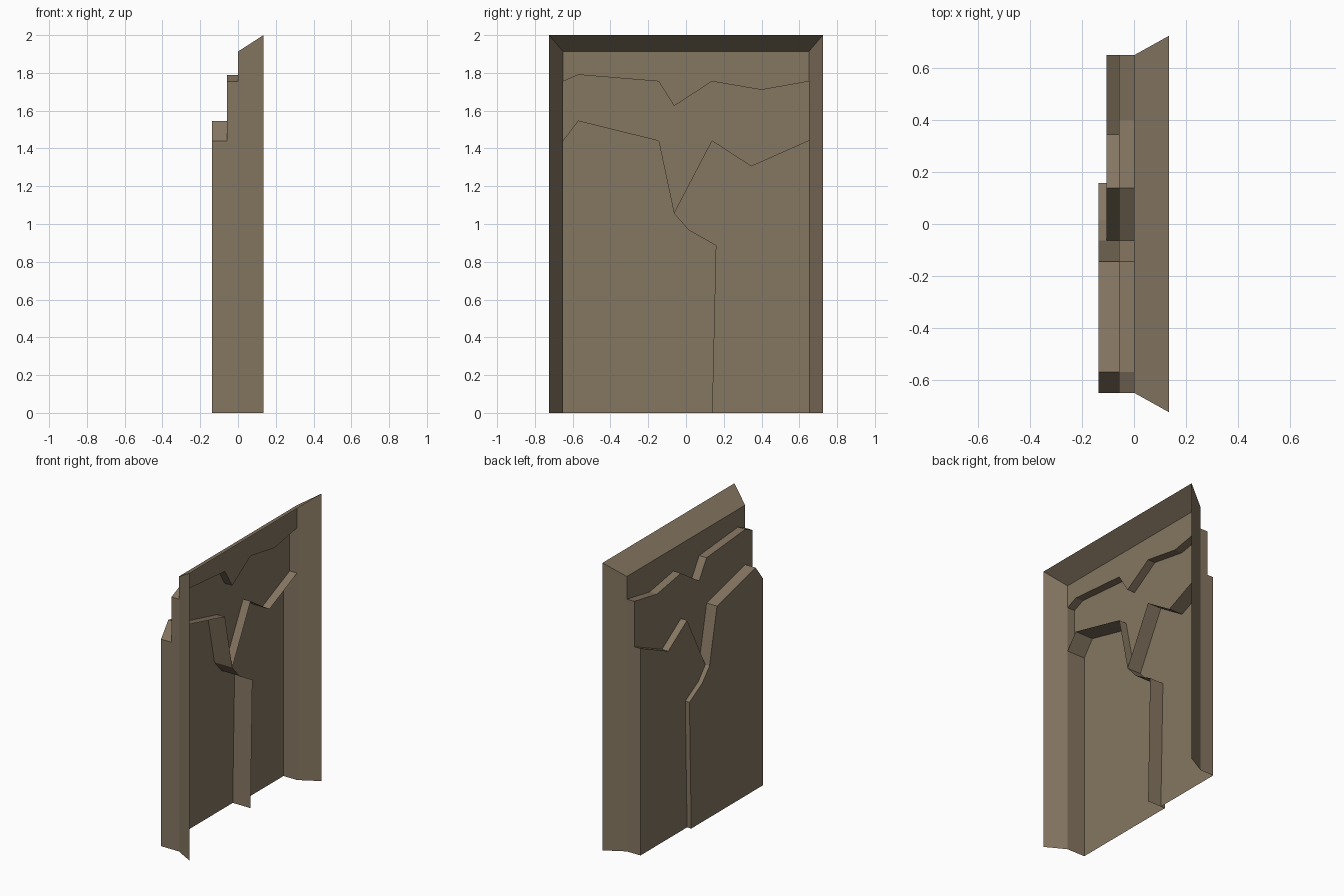
import bpy, bmesh

if "Cube" in bpy.data.objects:
    bpy.data.objects.remove(bpy.data.objects["Cube"])

stone = bpy.data.materials.new("brown stone")
stone.diffuse_color = (0.235, 0.18, 0.12, 1)
stone.use_nodes = True
stone.node_tree.nodes["Principled BSDF"].inputs["Base Color"].default_value = stone.diffuse_color

# Outlines as (y, z), seen from the open +x side
upper_crack = [(-0.65, 1.755), (-0.57, 1.79), (-0.145, 1.755), (-0.063, 1.625),
               (0.138, 1.755), (0.40, 1.71), (0.65, 1.755)]
left_crack = [(-0.65, 1.44), (-0.57, 1.545), (-0.145, 1.44), (-0.063, 1.055)]
right_crack = [(-0.063, 1.055), (0.138, 1.44), (0.345, 1.305), (0.65, 1.44)]
split = [(-0.063, 1.055), (0.015, 0.967), (0.158, 0.886), (0.138, 0.0)]
MID, RIGHT, LEFT, RIM = -0.057, -0.105, -0.137, 0.135


def make_part(name, faces):
    """Open surface from a list of faces, each a list of 3D points."""
    bm = bmesh.new()
    for pts in faces:
        bm.faces.new([bm.verts.new(p) for p in pts])
    bmesh.ops.remove_doubles(bm, verts=bm.verts, dist=1e-5)
    me = bpy.data.meshes.new(name)
    bm.to_mesh(me)
    bm.free()
    me.materials.append(stone)
    ob = bpy.data.objects.new(name, me)
    bpy.context.collection.objects.link(ob)


def panel(pts, x):
    """Flat panel facing +x; pts run clockwise as seen from +x."""
    return [(x, y, z) for y, z in reversed(pts)]


def walls(path, x0, x1=0.0):
    """Strips along a path from depth x0 forward to x1, facing the panel."""
    return [[(x0, *a), (x0, *b), (x1, *b), (x1, *a)]
            for a, b in zip(path, path[1:])]


# Flared frame and the flat header above the upper crack
inner = [(-0.65, 0), (-0.65, 1.913), (0.65, 1.913), (0.65, 0)]
outer = [(-0.725, 0), (-0.725, 2), (0.725, 2), (0.725, 0)]
make_part("flared_frame", [
    [(0, *inner[i]), (0, *inner[i + 1]), (RIM, *outer[i + 1]), (RIM, *outer[i])]
    for i in range(3)])
make_part("header_panel", [panel(inner[1:3] + upper_crack[::-1], 0)])

# Middle panel, first step back
lower = left_crack + right_crack[1:]
make_part("middle_panel", [panel(upper_crack + lower[::-1], MID)]
          + walls([lower[0]] + upper_crack + [lower[-1]], MID))

# Right slab, second step back
make_part("right_slab", [panel(right_crack + [(0.65, 0)] + split[:0:-1], RIGHT)]
          + walls(right_crack + [(0.65, 0)], RIGHT))

# Left slab, deepest, with the split wall
make_part("left_slab", [panel(left_crack + split[1:] + [(-0.65, 0)], LEFT)]
          + walls([(-0.65, 0)] + left_crack + split[1:], LEFT))
